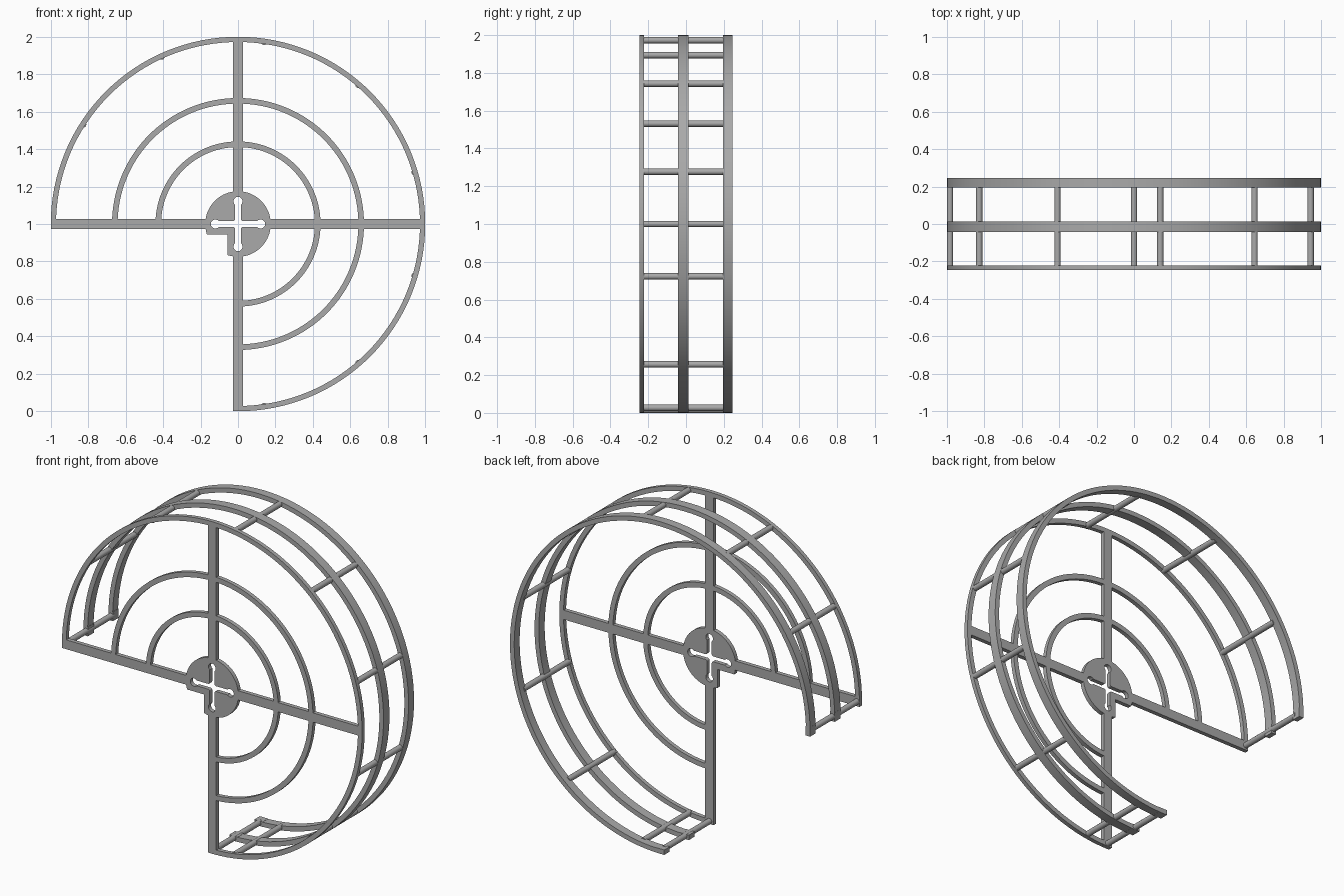
import bpy, bmesh
from math import radians, sin, cos, pi, asin, sqrt
from mathutils import Matrix, Vector

cube = bpy.data.objects.get("Cube")
if cube:
    bpy.data.objects.remove(cube)

grey = bpy.data.materials.new("plain_grey")
grey.use_nodes = True
colour = (0.4, 0.4, 0.4, 1)
grey.diffuse_color = colour
grey.node_tree.nodes["Principled BSDF"].inputs["Base Color"].default_value = colour

CZ = 1.0                      # height of the wheel centre
FRONT, FACE = -0.247, -0.222  # front and back of the face plate
HALF = 0.028                  # half width of a spoke
HUB = 0.175


def finish(name, bm):
    mesh = bpy.data.meshes.new(name)
    bmesh.ops.recalc_face_normals(bm, faces=bm.faces)
    bm.to_mesh(mesh)
    bm.free()
    obj = bpy.data.objects.new(name, mesh)
    bpy.context.collection.objects.link(obj)
    mesh.materials.append(grey)
    bpy.ops.object.select_all(action='DESELECT')
    obj.select_set(True)
    bpy.context.view_layer.objects.active = obj
    bpy.ops.object.shade_smooth_by_angle(angle=radians(30))
    return obj


def arc_band(name, inner, outer, y0, y1, steps=96):
    """Three-quarter ring swept from the bottom spoke round to the left spoke."""
    bm = bmesh.new()
    rows = []
    for i in range(steps + 1):
        a = -pi / 2 + 1.5 * pi * i / steps
        rows.append([bm.verts.new((r * cos(a), y, CZ + r * sin(a)))
                     for r, y in ((inner, y0), (outer, y0), (outer, y1), (inner, y1))])
    for p, q in zip(rows, rows[1:]):
        for k in range(4):
            n = (k + 1) % 4
            bm.faces.new((p[k], p[n], q[n], q[k]))
    bm.faces.new(rows[0])
    bm.faces.new(rows[-1])
    return finish(name, bm)


def box(name, x0, x1, y0, y1, z0, z1):
    bm = bmesh.new()
    place = Matrix.Translation(((x0 + x1) / 2, (y0 + y1) / 2, (z0 + z1) / 2))
    size = Matrix.Diagonal((x1 - x0, y1 - y0, z1 - z0, 1))
    bmesh.ops.create_cube(bm, size=1, matrix=place @ size)
    return finish(name, bm)


def rod(name, angle, y0, y1, radius=0.017):
    bm = bmesh.new()
    a = radians(angle)
    place = Matrix.Translation((0.983 * cos(a), (y0 + y1) / 2, CZ + 0.983 * sin(a)))
    bmesh.ops.create_cone(bm, cap_ends=True, segments=20, radius1=radius, radius2=radius,
                          depth=y1 - y0, matrix=place @ Matrix.Rotation(pi / 2, 4, 'X'))
    return finish(name, bm)


# Face rings and the two rear hoops
arc_band("front_outer_ring", 0.972, 1.0, FRONT, FACE)
arc_band("front_middle_ring", 0.643, 0.673, FRONT, FACE)
arc_band("front_inner_ring", 0.411, 0.441, FRONT, FACE)
hoops = {"middle_hoop": (-0.043, 0.013), "back_hoop": (0.195, 0.247)}
for name, (y0, y1) in hoops.items():
    arc_band(name, 0.972, 1.0, y0, y1)
    # Squared-off ends
    box(name + "_left_end", -1, -0.97, y0, y1, CZ - HALF, CZ + HALF)
    box(name + "_bottom_end", -HALF, HALF, y0, y1, 0, 0.03)

# Spokes
START, END = 0.165, 0.9995
box("top_spoke", -HALF, HALF, FRONT, FACE, CZ + START, CZ + END)
box("bottom_spoke", -HALF, HALF, FRONT, FACE, CZ - 1, CZ - START)
box("left_spoke", -1, -START, FRONT, FACE, CZ - HALF, CZ + HALF)
box("right_spoke", START, END, FRONT, FACE, CZ - HALF, CZ + HALF)

# Cross rods joining the hoops, evenly spaced, plus one at the bottom end
for i, angle in enumerate([180 - k * 360 / 11 for k in range(9)] + [-90]):
    rod(f"cross_rod_{i + 1}", angle, -0.235, 0.21)


# Hub plate: disc with a stepped corner and a cross-shaped keyhole slot
def hub_outline():
    step = 0.055
    a0 = -pi / 2 - asin(step / HUB)
    a1 = pi + asin(step / HUB)
    pts = [(HUB * cos(a), HUB * sin(a))
           for a in (a0 + (a1 - a0) * i / 64 for i in range(65))]
    return pts + [(-step, -step)]


def slot_outline():
    slot, bulb, reach, fillet = 0.016, 0.024, 0.121, 0.01
    spread = pi - asin(slot / bulb)
    arm = [(reach + bulb * cos(t), bulb * sin(t))
           for t in (-spread + 2 * spread * i / 20 for i in range(21))]
    # Rounded inner corner to the next arm
    c = slot + fillet
    arm += [(c - fillet * sin(t) , c - fillet * cos(t))
            for t in (pi / 2 * i / 4 for i in range(5))]
    pts = []
    for k in range(4):
        turn = Matrix.Rotation(k * pi / 2, 2)
        pts += [tuple(turn @ Vector(p)) for p in arm]
    return pts


curve = bpy.data.curves.new("hub_profile", 'CURVE')
curve.dimensions = '2D'
curve.fill_mode = 'BOTH'
curve.extrude = (FACE - FRONT) / 2
for outline in (hub_outline(), slot_outline()):
    spline = curve.splines.new('POLY')
    spline.points.add(len(outline) - 1)
    for point, (x, z) in zip(spline.points, outline):
        point.co = (x, z, 0, 1)
    spline.use_cyclic_u = True
helper = bpy.data.objects.new("hub_helper", curve)
bpy.context.collection.objects.link(helper)
bpy.context.view_layer.update()
flat = helper.evaluated_get(bpy.context.evaluated_depsgraph_get()).to_mesh()
bm = bmesh.new()
bm.from_mesh(flat)
bmesh.ops.remove_doubles(bm, verts=bm.verts, dist=0.0001)
bm.transform(Matrix.Translation((0, (FRONT + FACE) / 2, CZ)) @ Matrix.Rotation(pi / 2, 4, 'X'))
bpy.data.objects.remove(helper)
finish("hub_plate", bm)
